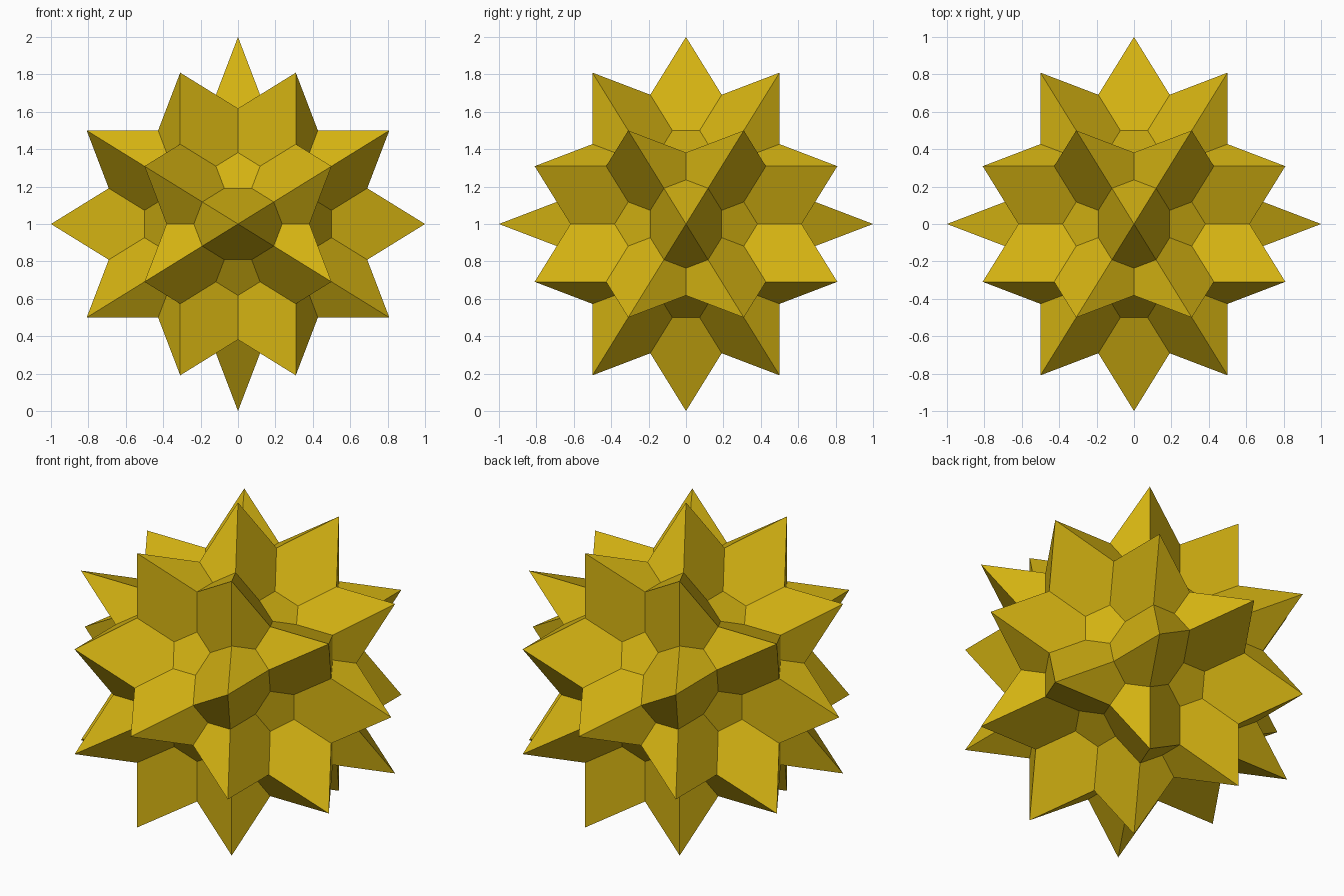
import bpy, bmesh, math
from mathutils import Matrix, Vector

if "Cube" in bpy.data.objects:
    bpy.data.objects.remove(bpy.data.objects["Cube"])

PHI = (1 + math.sqrt(5)) / 2


def key(values):
    return tuple(round(v, 4) + 0.0 for v in values)


def rotation_group():
    """All 60 rotations of the icosahedral group, closed from two generators."""
    gens = [Matrix(((0, 1, 0), (0, 0, 1), (1, 0, 0))),
            Matrix.Rotation(2 * math.pi / 5, 3, Vector((1, 0, PHI)).normalized())]
    group = [Matrix.Identity(3)]
    seen = {key(v for row in group[0] for v in row)}
    for m in group:                      # list grows while it is walked
        for g in gens:
            n = g @ m
            k = key(v for row in n for v in row)
            if k not in seen:
                seen.add(k)
                group.append(n)
    return group


# Key points around the spike that points to the front
tip = Vector((0, -1, 0))
side = (1 / (2 * PHI**2), -1 + 1 / (2 * PHI), 1 / (2 * PHI**3))   # end of a spike ridge
valley = Vector((PHI**-3, -1 / PHI, 0))                           # where three kites meet
pit = Vector((1 / (2 * PHI**4), -0.5, 1 / (2 * PHI**2)))          # corner of a small pentagon


def flip(v, x=1, z=1):
    return Vector((v[0] * x, v[1], v[2] * z))


pit_axis = Vector((0, -PHI, 1)).normalized()
facets = [
    # spike side: kite
    [tip, flip(side, z=-1), valley, flip(side)],
    # spike side: five-cornered facet reaching down to a small pentagon
    [tip, flip(side), pit, flip(pit, x=-1), flip(side, x=-1)],
    # small pentagon at the foot of five spikes
    [Matrix.Rotation(i * 2 * math.pi / 5, 3, pit_axis) @ pit for i in range(5)],
]

# Repeat the facets with every rotation, sharing corners
bm = bmesh.new()
corners, done = {}, set()
for rot in rotation_group():
    for facet in facets:
        ring = []
        for p in facet:
            q = rot @ p
            k = key(q)
            if k not in corners:
                corners[k] = bm.verts.new(q + Vector((0, 0, 1)))
            ring.append(corners[k])
        ident = frozenset(ring)
        if ident not in done:
            done.add(ident)
            bm.faces.new(ring)
bmesh.ops.recalc_face_normals(bm, faces=bm.faces)

mesh = bpy.data.meshes.new("spiked_star")
bm.to_mesh(mesh)
bm.free()
star = bpy.data.objects.new("spiked_star", mesh)
bpy.context.collection.objects.link(star)

gold = bpy.data.materials.new("gold")
gold.diffuse_color = (0.66, 0.45, 0.006, 1)
gold.use_nodes = True
gold.node_tree.nodes["Principled BSDF"].inputs["Base Color"].default_value = gold.diffuse_color
mesh.materials.append(gold)
